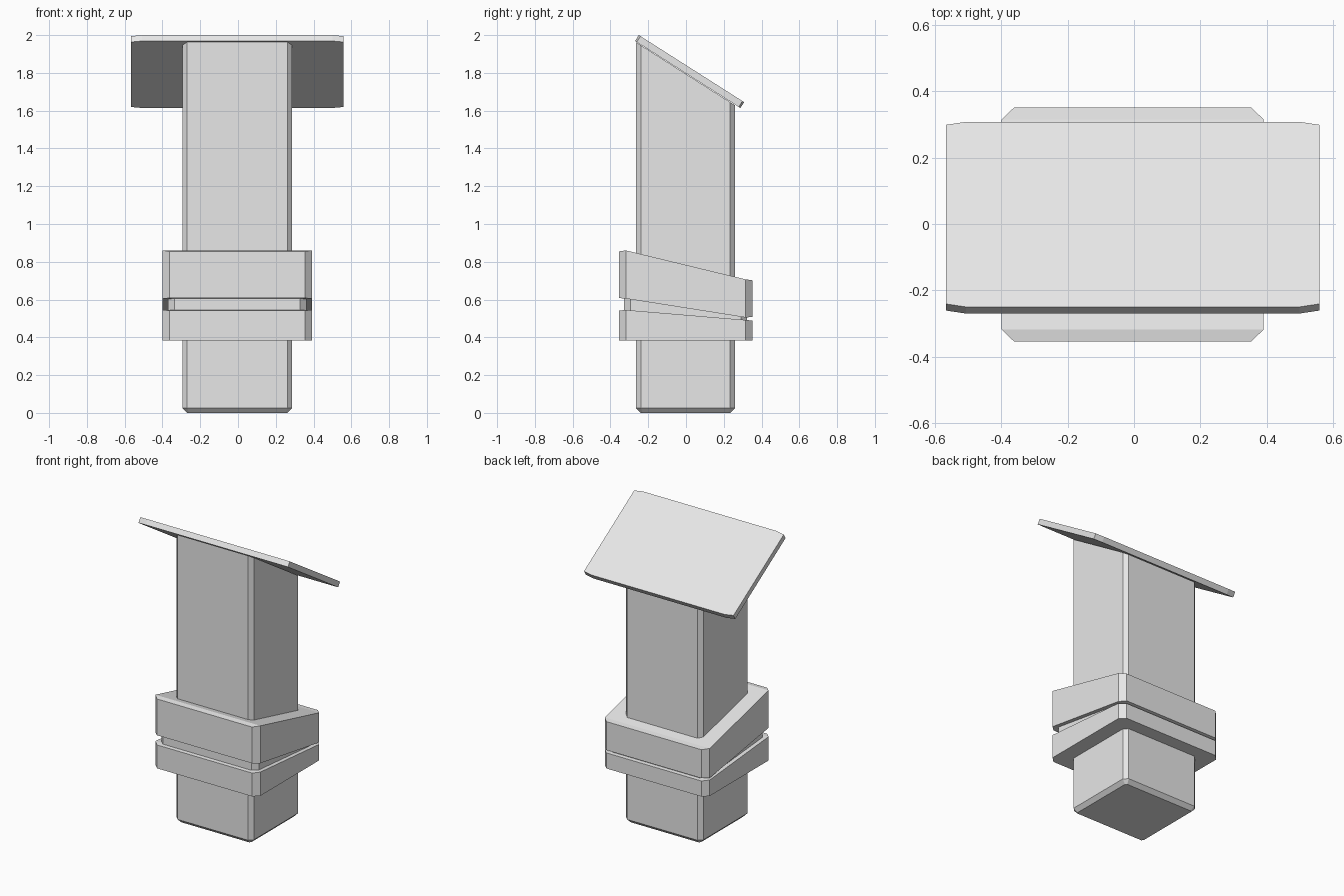
import bpy, bmesh

cube = bpy.data.objects.get("Cube")
if cube:
    bpy.data.objects.remove(cube, do_unlink=True)

grey = bpy.data.materials.new("light grey")
grey.use_nodes = True
grey.diffuse_color = (0.8, 0.8, 0.8, 1)
grey.node_tree.nodes["Principled BSDF"].inputs["Base Color"].default_value = grey.diffuse_color

CX = -0.004  # shared centre of the x extents


def ring(half_x, y0, y1, cut_x, cut_y, height, shift=0.0):
    """Rectangle with cut corners; height gives z for each y."""
    a, b = half_x, half_x - cut_x
    pts = [(-b, y0), (b, y0), (a, y0 + cut_y), (a, y1 - cut_y),
           (b, y1), (-b, y1), (-a, y1 - cut_y), (-a, y0 + cut_y)]
    return [(CX + x, y + shift, height(y)) for x, y in pts]


def slope(y0, z0, y1, z1):
    return lambda y: z0 + (z1 - z0) * (y - y0) / (y1 - y0)


def crowned(y0, z0, y1, z1, drop):
    """Sloping surface whose front and back lips dip slightly."""
    line = slope(y0, z0, y1, z1)
    return lambda y: line(min(max(y, y0), y1)) - (0 if y0 - 1e-4 <= y <= y1 + 1e-4 else drop)


def loft(name, rings):
    bm = bmesh.new()
    loops = [[bm.verts.new(p) for p in r] for r in rings]
    for low, high in zip(loops, loops[1:]):
        for i in range(8):
            j = (i + 1) % 8
            bm.faces.new((low[i], low[j], high[j], high[i]))
    for cap in (loops[0], loops[-1]):
        for ids in ((0, 1, 2, 7), (7, 2, 3, 6), (6, 3, 4, 5)):
            bm.faces.new([cap[i] for i in ids])
    bmesh.ops.recalc_face_normals(bm, faces=bm.faces)
    mesh = bpy.data.meshes.new(name)
    bm.to_mesh(mesh)
    bm.free()
    mesh.materials.append(grey)
    obj = bpy.data.objects.new(name, mesh)
    bpy.context.collection.objects.link(obj)
    return obj


def flat(z):
    return lambda y: z


# Square post with a chamfered foot and a slanted head
under_plate = slope(-0.27, 1.966, 0.285, 1.612)
loft("post", [
    ring(0.266, -0.24, 0.235, 0.01, 0.01, flat(0)),
    ring(0.291, -0.265, 0.26, 0.026, 0.026, flat(0.026)),
    ring(0.291, -0.265, 0.26, 0.026, 0.026, under_plate),
])

# Two wedge collars with a narrower neck between them
collar = (0.395, -0.354, 0.351, 0.037, 0.036)
loft("lower_collar", [
    ring(*collar, flat(0.383)),
    ring(*collar, crowned(-0.318, 0.545, 0.315, 0.492, 0.003)),
])
loft("collar_neck", [
    ring(0.367, -0.327, 0.324, 0.034, 0.033, flat(0.45)),
    ring(0.367, -0.327, 0.324, 0.034, 0.033, slope(-0.327, 0.65, 0.324, 0.55)),
])
loft("upper_collar", [
    ring(*collar, crowned(-0.318, 0.605, 0.315, 0.505, -0.003)),
    ring(*collar, crowned(-0.318, 0.86, 0.315, 0.707, 0.005)),
])

# Tilted top plate
plate = (0.563, -0.25, 0.308, 0.06, 0.009)
top = slope(-0.25, 2.0, 0.308, 1.645)
loft("top_plate", [
    ring(*plate, lambda y: top(y) - 0.031, -0.02),
    ring(*plate, top),
])
